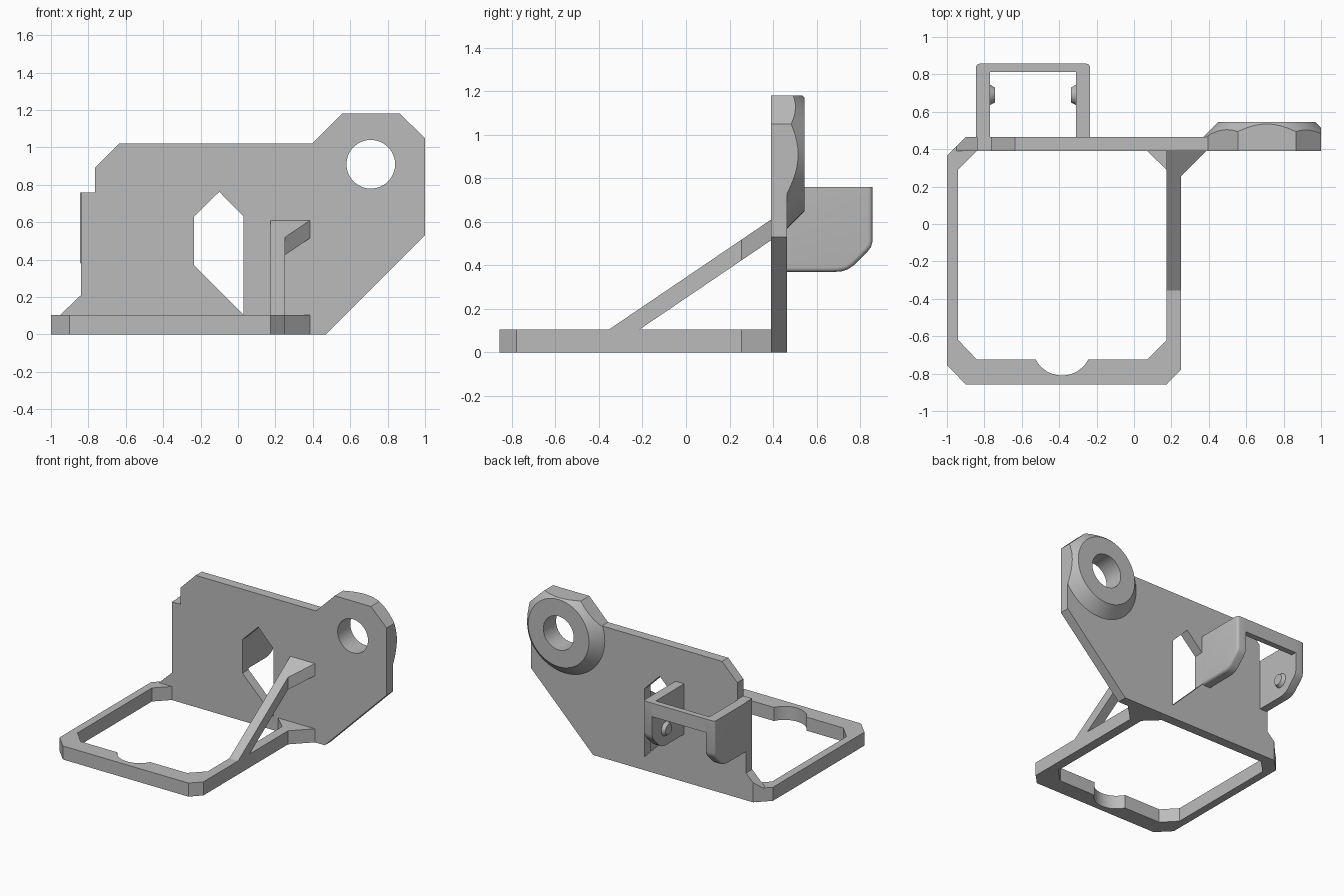
import bpy, bmesh, math
from mathutils import Matrix, Vector

old = bpy.data.objects.get("Cube")
if old:
    bpy.data.objects.remove(old, do_unlink=True)

grey = bpy.data.materials.new("plain_grey")
grey.use_nodes = True
grey.diffuse_color = (0.5, 0.5, 0.5, 1)
grey.node_tree.nodes["Principled BSDF"].inputs["Base Color"].default_value = (0.5, 0.5, 0.5, 1)

FRONT, BACK = 0.39, 0.465      # wall faces in y
RIM = 0.105                    # base frame height
HOLE = (0.71, 0.91)            # hole centre in x, z


def finish(name, bm):
    bmesh.ops.recalc_face_normals(bm, faces=bm.faces)
    mesh = bpy.data.meshes.new(name)
    bm.to_mesh(mesh)
    bm.free()
    mesh.materials.append(grey)
    obj = bpy.data.objects.new(name, mesh)
    bpy.context.collection.objects.link(obj)
    return obj


def prism(points, axis, lo, hi):
    """Extrude a 2D outline along axis, from lo to hi."""
    def place(p, t):
        v = list(p)
        v.insert(axis, t)
        return Vector(v)
    bm = bmesh.new()
    face = bm.faces.new([bm.verts.new(place(p, lo)) for p in points])
    new = bmesh.ops.extrude_face_region(bm, geom=[face])["geom"]
    shift = place((0, 0), hi - lo)
    bmesh.ops.translate(bm, vec=shift, verts=[g for g in new if isinstance(g, bmesh.types.BMVert)])
    bmesh.ops.recalc_face_normals(bm, faces=bm.faces)
    return bm


def cone(r1, r2, depth, centre, turn, sides=64):
    bm = bmesh.new()
    bmesh.ops.create_cone(bm, cap_ends=True, segments=sides, radius1=r1, radius2=r2, depth=depth,
                          matrix=Matrix.Translation(centre) @ turn)
    return bm


def boolean(obj, bm, operation):
    cutter = finish("cutter", bm)
    cutter.hide_render = True
    mod = obj.modifiers.new("cut", "BOOLEAN")
    mod.operation, mod.object, mod.solver = operation, cutter, "EXACT"
    bpy.context.view_layer.objects.active = obj
    bpy.ops.object.modifier_apply(modifier=mod.name)
    bpy.data.objects.remove(cutter, do_unlink=True)


def bore():
    return cone(0.13, 0.13, 1, (HOLE[0], 0.5, HOLE[1]), TO_BACK)


TO_BACK = Matrix.Rotation(-math.pi / 2, 4, "X")

# Upright wall, with its lower corner trimmed to follow the frame
outline = [(-0.95, 0), (-0.95, RIM), (-0.84, 0.21), (-0.84, 0.76), (-0.765, 0.76),
           (-0.765, 0.89), (-0.635, 1.02), (0.395, 1.02), (0.555, 1.18), (0.865, 1.18),
           (1, 1.05), (1, 0.53), (0.47, 0)]
bm = prism(outline, 1, FRONT, BACK)
cut = bmesh.ops.bisect_plane(bm, geom=bm.verts[:] + bm.edges[:] + bm.faces[:], clear_outer=True,
                             plane_co=(-0.9, BACK, 0), plane_no=(-1, 1, 0))
bmesh.ops.holes_fill(bm, edges=[e for e in bm.edges if e.is_boundary])
wall = finish("upright_wall", bm)
slot = [(-0.235, 0.63), (-0.235, 0.37), (0.03, RIM), (0.03, 0.63), (-0.1, 0.763)]
boolean(wall, prism(slot, 1, 0.2, 0.7), "DIFFERENCE")
boolean(wall, bore(), "DIFFERENCE")

# Tapered boss behind the hole, clipped by the wall outline
boss = finish("hole_boss", cone(0.355, 0.26, 0.095, (HOLE[0], 0.4975, HOLE[1]), TO_BACK))
boolean(boss, prism(outline, 1, 0.3, 0.7), "INTERSECT")
boolean(boss, bore(), "DIFFERENCE")

# Base frame with a curved notch in its front bar
reach = math.asin(0.14 / 0.158)
notch = []
for i in range(21):
    a = reach * (i / 10 - 1)
    notch.append((-0.385 + 0.158 * math.sin(a), -0.652 - 0.158 * math.cos(a)))
ring = [(0.385, FRONT), (0.25, 0.255), (0.25, -0.78), (0.175, -0.857), (-0.9, -0.857),
        (-1, -0.755), (-1, 0.365), (-0.9, BACK), (-0.84, BACK), (-0.84, FRONT),
        (-0.94, 0.29), (-0.94, -0.62), (-0.84, -0.725)]
ring += notch + [(0.07, -0.725), (0.175, -0.62), (0.175, 0.29), (0.07, FRONT)]
finish("base_frame", prism(ring, 2, 0, RIM))

# Diagonal brace: plan outline sheared upward towards the wall
plan = [(0.175, -0.355), (0.25, -0.355), (0.25, 0.255), (0.385, FRONT), (0.175, FRONT)]
bm = prism(plan, 2, RIM - 0.095, RIM)
for v in bm.verts:
    v.co.z += (v.co.y + 0.355) * 0.678
finish("diagonal_brace", bm)

# Rear bracket: two arms rounded on their outer rims, each with an inner pin
arm = [(BACK, 0.76), (BACK, 0.37), (0.68, 0.37), (0.715, 0.373), (0.745, 0.383), (0.77, 0.4),
       (0.835, 0.465), (0.85, 0.485), (0.857, 0.51), (0.857, 0.76)]
for side, outer, inward in (("right", -0.845, 1), ("left", -0.235, -1)):
    inner = outer + inward * 0.075
    bm = prism(arm, 0, outer, inner)
    rim = []
    for e in bm.edges:
        mid = (e.verts[0].co + e.verts[1].co) / 2
        on_outer = all(abs(v.co.x - outer) < 1e-4 for v in e.verts)
        if on_outer and mid.y > BACK + 0.01 and mid.z < 0.75:
            rim.append(e)
    bmesh.ops.bevel(bm, geom=rim, offset=0.02, segments=4, profile=0.5, affect="EDGES")
    finish(side + "_bracket_arm", bm)
    turn = Matrix.Rotation(inward * math.pi / 2, 4, "Y")
    finish(side + "_bracket_pin",
           cone(0.055, 0.04, 0.027, (inner + inward * 0.0125, 0.69, 0.5), turn, 32))

# Cross bar joining the arms
bar = [(-0.77, 0.812), (-0.31, 0.812), (-0.31, 0.857), (-0.77, 0.857)]
finish("bracket_bar", prism(bar, 2, 0.655, 0.76))

# Smooth the curved faces, keeping edges sharp
for obj in bpy.context.view_layer.objects:
    if obj.type == "MESH" and obj.data.materials and obj.data.materials[0] == grey:
        bpy.ops.object.select_all(action="DESELECT")
        obj.select_set(True)
        bpy.context.view_layer.objects.active = obj
        bpy.ops.object.shade_smooth_by_angle(angle=math.radians(25))
